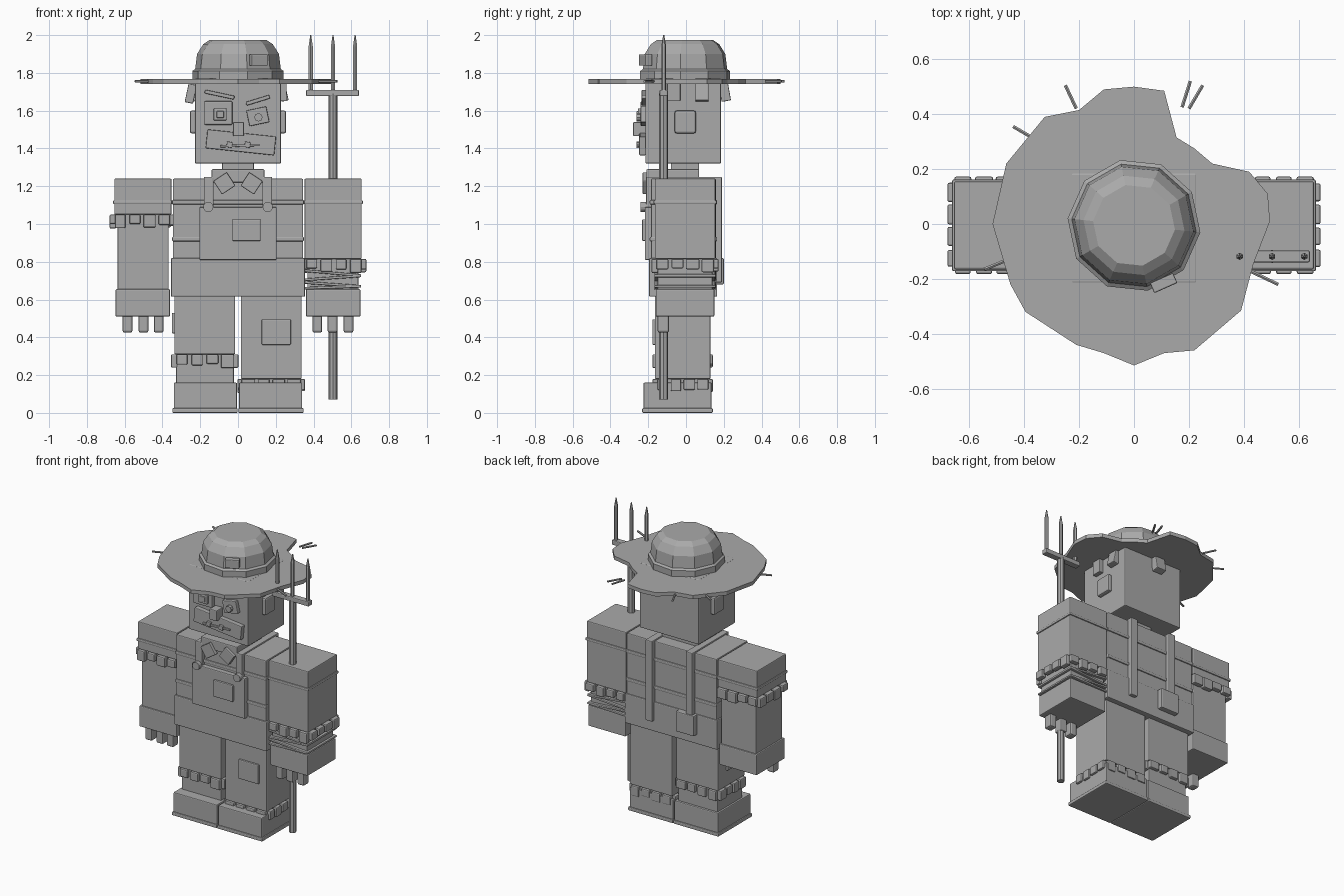
import bpy, bmesh, math, random
from mathutils import Vector, Matrix

random.seed(4)
if "Cube" in bpy.data.objects:
    bpy.data.objects.remove(bpy.data.objects["Cube"], do_unlink=True)

grey = bpy.data.materials.new("plain grey")
grey.use_nodes = True
tone = (0.4, 0.4, 0.4, 1)
grey.diffuse_color = tone
grey.node_tree.nodes["Principled BSDF"].inputs["Base Color"].default_value = tone


def finish(name, bm, bevel=0):
    bmesh.ops.recalc_face_normals(bm, faces=bm.faces)
    mesh = bpy.data.meshes.new(name)
    bm.to_mesh(mesh)
    bm.free()
    mesh.materials.append(grey)
    ob = bpy.data.objects.new(name, mesh)
    bpy.context.collection.objects.link(ob)
    if bevel:
        mod = ob.modifiers.new("soft edges", "BEVEL")
        mod.width, mod.segments = bevel, 2
    return ob


def add_box(bm, centre, size, rot=Matrix()):
    m = Matrix.Translation(centre) @ rot @ Matrix.Diagonal((*size, 1))
    bmesh.ops.create_cube(bm, size=1, matrix=m)


def box(name, x, y, z, bevel=0.006):
    """Box from its (low, high) range on each axis."""
    bm = bmesh.new()
    r = (x, y, z)
    add_box(bm, [sum(a) / 2 for a in r], [abs(a[1] - a[0]) for a in r])
    return finish(name, bm, bevel)


def tilted(name, centre, size, angle, axis="Y", bevel=0.005):
    bm = bmesh.new()
    add_box(bm, centre, size, Matrix.Rotation(math.radians(angle), 4, axis))
    return finish(name, bm, bevel)


def rod(name, a, b, radius, sides=8, tip=None):
    a, b = Vector(a), Vector(b)
    m = Matrix.Translation((a + b) / 2) @ (b - a).to_track_quat("Z", "Y").to_matrix().to_4x4()
    bm = bmesh.new()
    bmesh.ops.create_cone(bm, cap_ends=True, segments=sides, radius1=radius,
                          radius2=radius if tip is None else tip, depth=(b - a).length, matrix=m)
    return finish(name, bm)


def tatters(name, x, y, top, drop, count=4):
    """Ragged cloth tabs hanging round a rectangular hem."""
    bm = bmesh.new()
    for lo, hi, other, along_x in ((*x, y, True), (*y, x, False)):
        step = (hi - lo) / count
        for edge in other:
            for i in range(count):
                h = drop * random.uniform(0.65, 1)
                u = lo + (i + 0.5) * step
                wide = step * random.uniform(0.7, 0.92)
                c = (u, edge, top - h / 2) if along_x else (edge, u, top - h / 2)
                s = (wide, 0.035, h) if along_x else (0.035, wide, h)
                add_box(bm, c, s)
    finish(name, bm, 0.007)


# Legs and boots
for side, s in (("right", -1), ("left", 1)):
    box(side + "_boot", (s * 0.005, s * 0.34), (-0.225, 0.135), (0.02, 0.16))
    box(side + "_sole", (s * 0.002, s * 0.348), (-0.232, 0.142), (0, 0.025))
    hem = 0.31 if s < 0 else 0.18
    box(side + "_ankle", (s * 0.022, s * 0.327), (-0.155, 0.12), (0.15, 0.33))
    box(side + "_trouser_leg", (s * 0.015, s * 0.337), (-0.165, 0.13), (hem, 0.63))
tatters("right_leg_tatters", (-0.337, -0.015), (-0.16, 0.125), 0.31, 0.075)
tatters("left_leg_tatters", (0.015, 0.337), (-0.16, 0.125), 0.18, 0.075)
box("knee_patch", (0.125, 0.28), (-0.178, -0.16), (0.36, 0.495))
box("side_leg_patch", (-0.35, -0.33), (-0.08, 0.04), (0.42, 0.53))

# Torso with dungarees
box("hips", (-0.355, 0.355), (-0.195, 0.165), (0.615, 0.82))
box("shirt", (-0.345, 0.345), (-0.185, 0.158), (0.81, 1.24))
for z in (0.92, 1.115):
    box("shirt_band", (-0.349, 0.349), (-0.192, 0.165), (z - 0.012, z + 0.012))
box("bib", (-0.205, 0.205), (-0.218, -0.18), (0.81, 1.09))
box("bib_patch", (-0.03, 0.12), (-0.232, -0.21), (0.91, 1.025))
for s in (-1, 1):
    x = (s * 0.155 - 0.026, s * 0.155 + 0.026)
    box("front_strap", x, (-0.212, -0.18), (1.07, 1.25))
    box("shoulder_strap", x, (-0.212, 0.19), (1.235, 1.25))
    box("back_strap", x, (0.15, 0.19), (0.69 if s > 0 else 0.79, 1.25))
    rod("strap_button", (s * 0.157, -0.205, 1.09), (s * 0.157, -0.24, 1.09), 0.027, 12)
    tilted("bow_tie_half", (s * 0.072, -0.215, 1.215), (0.085, 0.03, 0.085), s * 33)
box("back_patch", (-0.2, -0.06), (0.155, 0.2), (0.68, 0.82))
box("collar", (-0.14, 0.14), (-0.21, 0.07), (1.22, 1.29))
box("neck", (-0.085, 0.085), (-0.08, 0.07), (1.27, 1.35))

# Arms
Y = (-0.165, 0.155)
for side, s in (("right", -1), ("left", 1)):
    cuff = 1.05 if s < 0 else 0.815
    box(side + "_sleeve", (s * 0.352, s * 0.655), Y, (cuff, 1.24))
    box(side + "_sleeve_band", (s * 0.349, s * 0.662), (-0.172, 0.162), (1.105, 1.125))
    box(side + "_forearm", (s * 0.367, s * 0.637), (-0.15, 0.14), (0.64, cuff + 0.02))
    box(side + "_hand", (s * 0.36, s * 0.648), (-0.16, 0.15), (0.51, 0.655))
    for x in (0.42, 0.5, 0.585):
        box(side + "_finger", (s * x - 0.026, s * x + 0.026), (-0.15, -0.09), (0.425, 0.53), 0.01)
    tatters(side + "_sleeve_tatters", sorted((s * 0.352, s * 0.662)), Y, cuff, 0.075)
for z, angle in ((0.74, 5), (0.715, -4), (0.68, 4), (0.665, -2)):
    tilted("forearm_wrap", (0.502, -0.005, z), (0.3, 0.325, 0.014), angle)

# Head and face
box("head", (-0.228, 0.228), (-0.215, 0.185), (1.32, 1.77))
box("right_eye_patch", (-0.178, -0.03), (-0.24, -0.205), (1.525, 1.65))
box("right_eye", (-0.13, -0.06), (-0.255, -0.23), (1.548, 1.612))
box("right_pupil", (-0.113, -0.075), (-0.262, -0.25), (1.562, 1.598), 0.004)
tilted("left_eye_patch", (0.105, -0.225, 1.57), (0.108, 0.03, 0.085), -12)
rod("left_eye", (0.108, -0.23, 1.565), (0.108, -0.262, 1.565), 0.022, 8)
tilted("right_brow", (-0.098, -0.22, 1.685), (0.16, 0.03, 0.02), 12)
tilted("left_brow", (0.105, -0.22, 1.655), (0.13, 0.03, 0.02), -17)
box("nose", (-0.026, 0.032), (-0.28, -0.21), (1.465, 1.54))
tilted("mouth_patch", (0.015, -0.23, 1.432), (0.365, 0.035, 0.1), 6)
tilted("mouth_seam", (0.01, -0.25, 1.415), (0.21, 0.016, 0.012), -2, bevel=0.003)
for x in (-0.045, 0.05):
    tilted("mouth_stitch", (x, -0.252, 1.42), (0.03, 0.022, 0.03), 10, bevel=0.003)
for s in (-1, 1):
    box("ear_patch", (s * 0.22, s * 0.255), (-0.06, 0.052), (1.48, 1.6), 0.01)
    for y, tilt in ((-0.065, 0), (0.085, 12)):
        tilted("straw_hair", (s * 0.238, y, 1.7), (0.04, 0.07, 0.1), s * -tilt)
tilted("back_straw_hair", (-0.03, 0.205, 1.7), (0.075, 0.05, 0.1), 10, "X")
tilted("left_edge_straw", (-0.25, -0.14, 1.69), (0.045, 0.07, 0.1), 12)

# Ragged hat brim
brim = ((0, 0.5), (0.11, 0.485), (0.155, 0.315), (0.22, 0.275), (0.285, 0.22), (0.42, 0.19),
        (0.487, 0.11), (0.495, 0.01), (0.435, -0.145), (0.39, -0.315), (0.22, -0.46),
        (0.11, -0.47), (0, -0.515), (-0.11, -0.47), (-0.21, -0.44), (-0.395, -0.32),
        (-0.45, -0.22), (-0.515, 0), (-0.465, 0.22), (-0.325, 0.39), (-0.2, 0.415), (-0.11, 0.49))
bm = bmesh.new()
face = bm.faces.new([bm.verts.new((x, y, 1.742)) for x, y in brim])
new = bmesh.ops.extrude_face_region(bm, geom=[face])["geom"]
bmesh.ops.translate(bm, vec=(0, 0, 0.026), verts=[v for v in new if isinstance(v, bmesh.types.BMVert)])
finish("hat_brim", bm)

# Ten-sided crown with its band
bm = bmesh.new()
rings = []
for r, z in ((0.243, 1.76), (0.243, 1.81), (0.228, 1.82), (0.218, 1.9), (0.185, 1.952), (0.15, 1.975)):
    angles = [math.radians(-6 + 36 * i) for i in range(10)]
    rings.append([bm.verts.new((r * math.cos(a), r * math.sin(a) - 0.005, z)) for a in angles])
for low, high in zip(rings, rings[1:]):
    for i in range(10):
        j = (i + 1) % 10
        bm.faces.new((low[i], low[j], high[j], high[i]))
bm.faces.new(rings[0])
bm.faces.new(rings[-1])
finish("hat_crown", bm)
tilted("hat_patch", (0.108, -0.215, 1.868), (0.092, 0.04, 0.06), 24, "Z")

# Loose straw at the brim
for a, b in (((-0.25, 0.505), (-0.21, 0.42)), ((-0.44, 0.355), (-0.38, 0.32)),
             ((0.205, 0.52), (0.175, 0.425)), ((0.25, 0.505), (0.2, 0.42)),
             ((-0.545, -0.165), (-0.46, -0.13)), ((0.42, -0.17), (0.525, -0.22))):
    rod("loose_straw", (*a, 1.755), (*b, 1.755), 0.007, 6)

# Pitchfork
rod("fork_handle", (0.503, -0.118, 0.07), (0.503, -0.118, 1.69), 0.024)
box("fork_crossbar", (0.36, 0.64), (-0.14, -0.096), (1.677, 1.71))
for x in (0.385, 0.503, 0.62):
    rod("fork_tine", (x, -0.118, 1.7), (x, -0.118, 1.94), 0.013, 6)
    rod("fork_tine_tip", (x, -0.118, 1.94), (x, -0.118, 2.0), 0.013, 6, 0.003)
